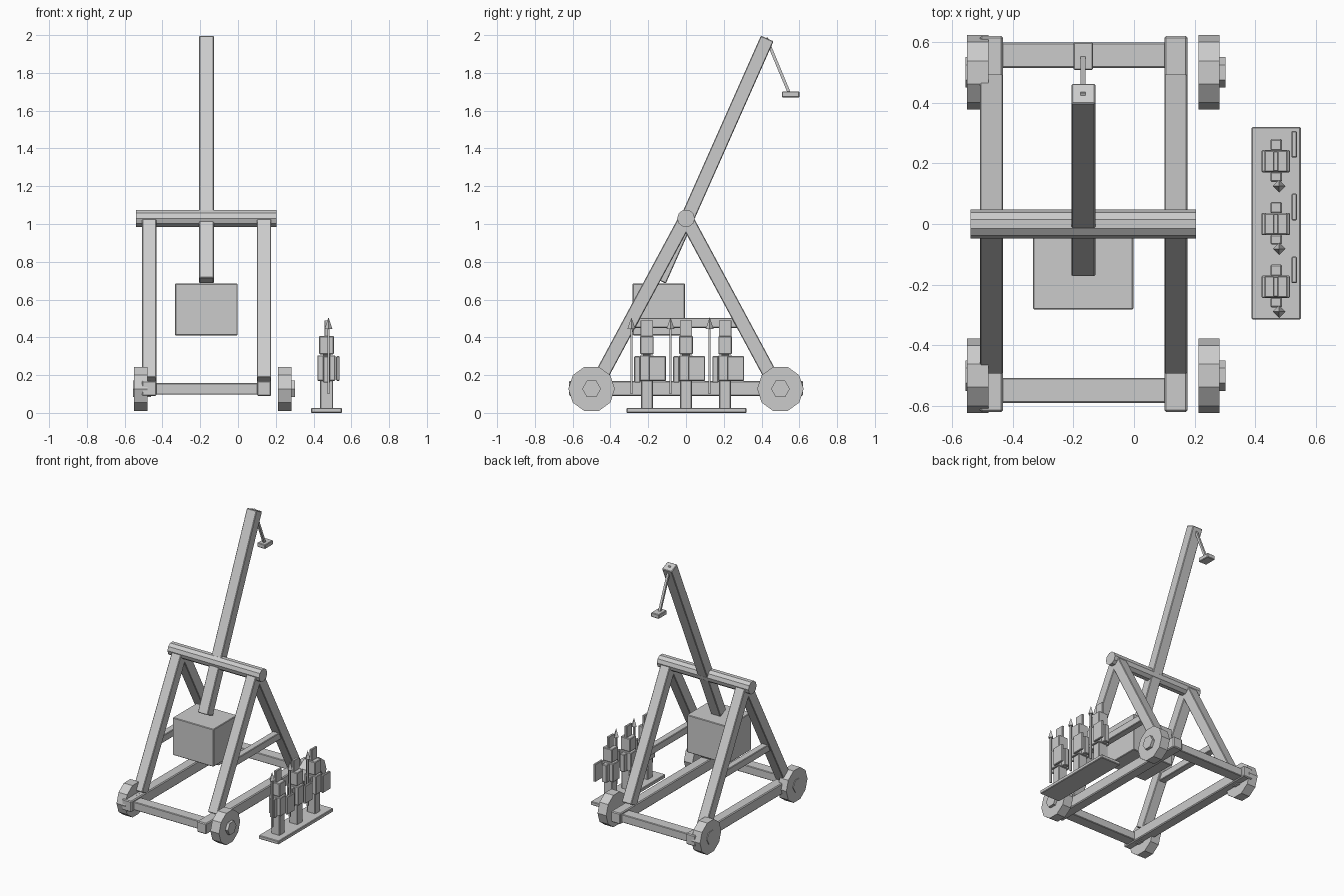
import bpy, math
from mathutils import Vector, Matrix

if "Cube" in bpy.data.objects:
    bpy.data.objects.remove(bpy.data.objects["Cube"])

mat = bpy.data.materials.new("plain_grey")
mat.diffuse_color = (0.6, 0.6, 0.6, 1)
mat.use_nodes = True
mat.node_tree.nodes["Principled BSDF"].inputs["Base Color"].default_value = mat.diffuse_color


def finish(ob, name, bevel=0.0):
    ob.name = name
    ob.data.materials.append(mat)
    if bevel:
        mod = ob.modifiers.new("soft_edges", 'BEVEL')
        mod.width = bevel
        mod.segments = 1
    return ob


def box(name, x, y, z, bevel=0.004):
    """Box from (min, max) ranges on each axis."""
    bpy.ops.mesh.primitive_cube_add(size=1)
    ob = bpy.context.object
    r = (x, y, z)
    ob.data.transform(Matrix.Diagonal([b - a for a, b in r] + [1]))
    ob.location = [(a + b) / 2 for a, b in r]
    return finish(ob, name, bevel)


def beam(name, x, start, end, width, depth, bevel=0.004):
    """Square beam in the YZ plane between two (y, z) points."""
    a, b = Vector((x, *start)), Vector((x, *end))
    d = b - a
    ob = box(name, (-width / 2, width / 2), (-depth / 2, depth / 2),
             (-d.length / 2, d.length / 2), bevel)
    ob.location = (a + b) / 2
    ob.rotation_euler.x = -math.atan2(d.y, d.z)
    return ob


def disc(name, sides, radius, x, y, z):
    """Prism along X with a corner pointing along Y."""
    bpy.ops.mesh.primitive_cylinder_add(vertices=sides, radius=radius, depth=x[1] - x[0])
    ob = bpy.context.object
    ob.data.transform(Matrix.Rotation(math.pi / 2, 4, 'Y'))
    ob.location = ((x[0] + x[1]) / 2, y, z)
    return finish(ob, name)


# Side frames: rail, two leaning legs and a brace each
for side, x in (("left", -0.47), ("right", 0.138)):
    box(f"{side}_rail", (x - .038, x + .038), (-.62, .62), (.09, .17), .006)
    for end, s in (("front", -1), ("back", 1)):
        beam(f"{side}_{end}_leg", x, (s * .462, .172), (s * .008, 1.015), .076, .075)
    box(f"{side}_brace", (x - .025, x + .025), (-.28, .28), (.45, .503))

# Cross beams joining the rails
box("front_cross_beam", (-.47, .138), (-.59, -.508), (.097, .157))
box("back_cross_beam", (-.47, .138), (.515, .598), (.097, .157))

# Wheels with hexagonal hubs
for end, y in (("front", -.5), ("back", .5)):
    for side, rim, hub in (("left", (-.55, -.48), (-.555, -.46)),
                           ("right", (.212, .282), (.25, .302))):
        disc(f"{end}_{side}_wheel", 10, .123, rim, y, .127)
        disc(f"{end}_{side}_hub", 6, .05, hub, y, .127)

# Pivot bar, throwing arm and counterweight
disc("pivot_bar", 10, .047, (-.54, .204), 0, 1.03)
beam("throwing_arm", -.167, (-.14, .70), (.43, 1.982), .079, .073)
box("counterweight", (-.333, -.002), (-.282, -.006), (.41, .685))

# Sling rope and pouch
beam("sling_rope", -.168, (.425, 1.985), (.546, 1.695), .016, .016, 0)
box("sling_pouch", (-.2, -.135), (.508, .6), (1.67, 1.702))

# Crew on a stand
box("crew_stand", (.387, .55), (-.315, .32), (0, .026))
for i, y in enumerate((-.207, 0, .207), 1):
    n = f"soldier_{i}_"
    box(n + "legs", (.435, .503), (y - .031, y + .031), (.02, .19))
    box(n + "torso", (.42, .515), (y - .037, y + .037), (.17, .305))
    box(n + "head", (.43, .507), (y - .036, y + .036), (.31, .407))
    box(n + "neck", (.45, .49), (y - .02, y + .02), (.30, .315), 0)
    box(n + "crest", (.459, .476), (y - .033, y + .033), (.40, .49), .002)
    box(n + "shield_arm", (.45, .488), (y + .035, y + .073), (.17, .30))
    box(n + "spear_arm", (.45, .488), (y - .068, y - .035), (.16, .30))
    box(n + "shield", (.52, .537), (y + .012, y + .1), (.17, .30), .003)
    box(n + "spear_shaft", (.473, .485), (y - .088, y - .076), (.10, .45), 0)
    bpy.ops.mesh.primitive_cone_add(vertices=4, radius1=.021, depth=.062,
                                    location=(.479, y - .082, .475))
    finish(bpy.context.object, n + "spear_tip")
